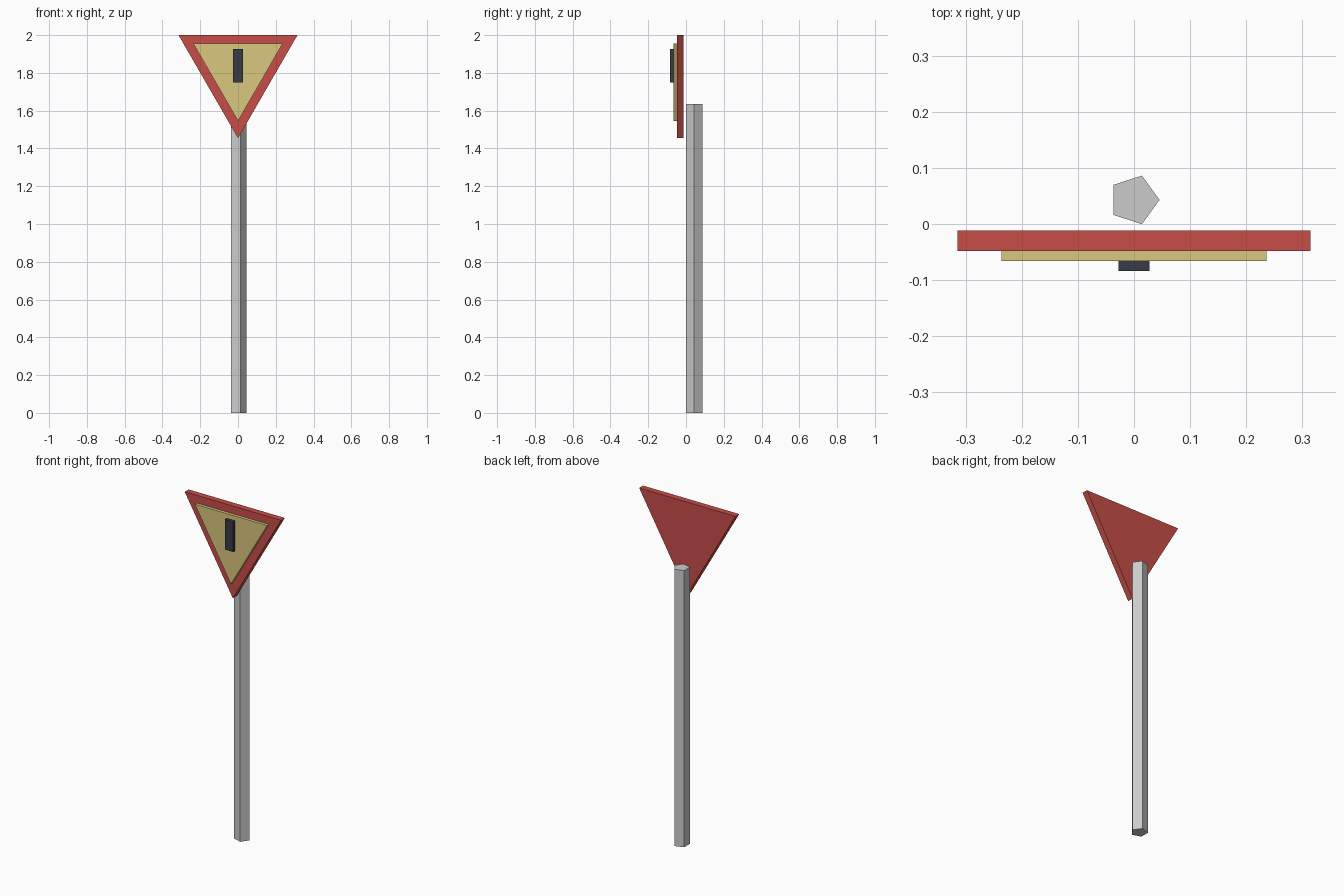
import bpy
from math import radians

if "Cube" in bpy.data.objects:
    bpy.data.objects.remove(bpy.data.objects["Cube"])


def paint(obj, name, rgb):
    mat = bpy.data.materials.new(name)
    mat.diffuse_color = (*rgb, 1)
    mat.use_nodes = True
    mat.node_tree.nodes["Principled BSDF"].inputs["Base Color"].default_value = mat.diffuse_color
    obj.data.materials.append(mat)


def prism(name, sides, radius, depth, loc, rot):
    bpy.ops.mesh.primitive_cylinder_add(vertices=sides, radius=radius, depth=depth,
                                        location=loc, rotation=rot)
    obj = bpy.context.object
    obj.name = name
    bpy.ops.object.transform_apply(location=False, rotation=True, scale=True)
    return obj


# Five-sided pole with one corner towards +x
POLE_H = 1.636
prism("pole", 5, 0.0455, POLE_H, (0, 0.043, POLE_H / 2), (0, 0, radians(-90)))

# Triangular plates, point down, stacked towards the front
SIGN_Z = 1.818
DOWN = (radians(-90), 0, 0)
border = prism("sign_border", 3, 0.3636, 0.036, (0, -0.030, SIGN_Z), DOWN)
paint(border, "red", (0.57, 0.075, 0.065))

panel = prism("sign_panel", 3, 0.2727, 0.018, (0, -0.057, SIGN_Z), DOWN)
paint(panel, "pale_yellow", (0.70, 0.57, 0.21))

# Dark upright bar on the panel
bpy.ops.mesh.primitive_cube_add(size=1, location=(0, -0.075, 1.838))
bar = bpy.context.object
bar.name = "sign_bar"
bar.scale = (0.0545, 0.018, 0.178)
bpy.ops.object.transform_apply(location=False, rotation=False, scale=True)
paint(bar, "charcoal", (0.04, 0.043, 0.06))
